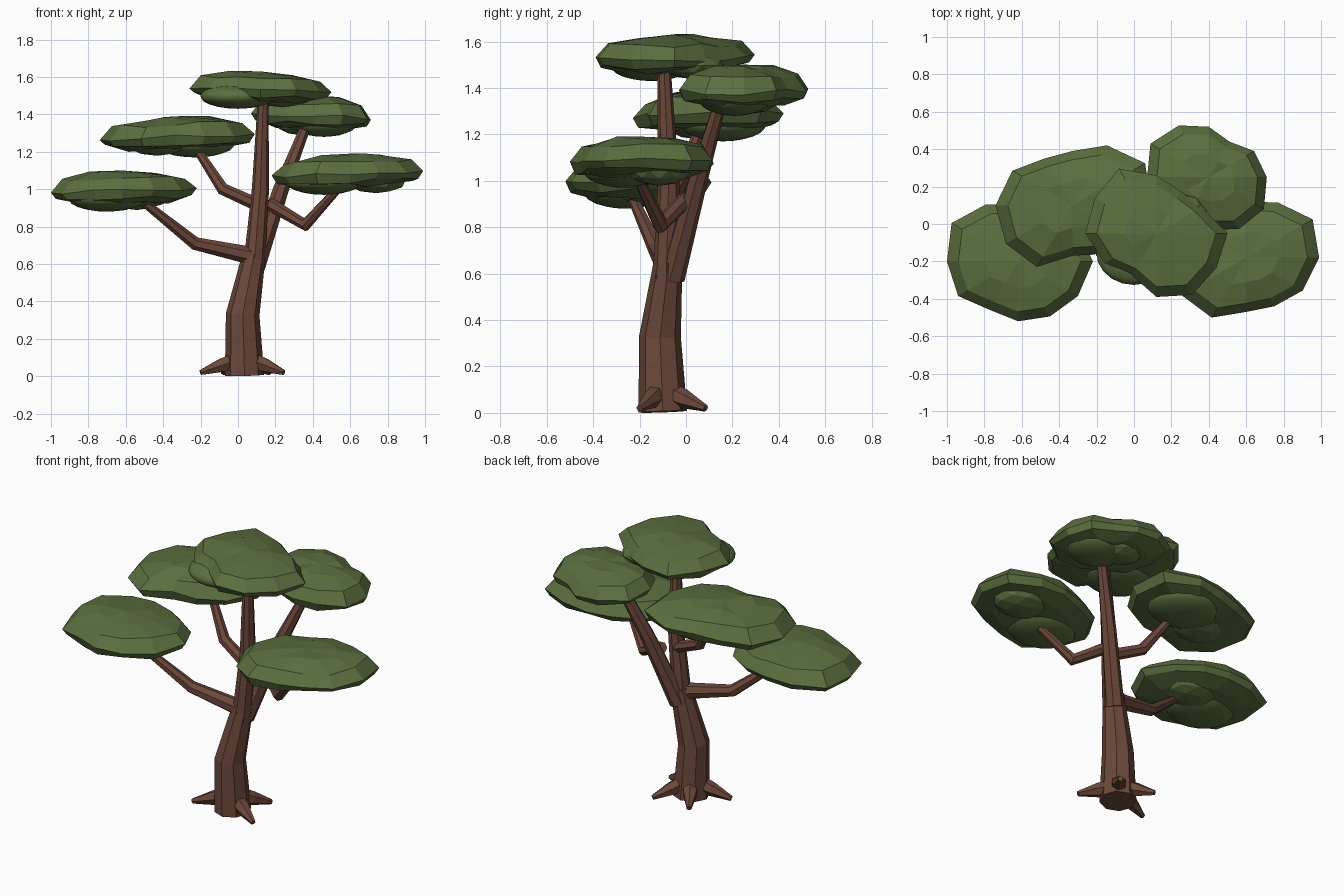
import bpy, bmesh, math, random
from mathutils import Vector, Matrix

random.seed(4)
old = bpy.data.objects.get("Cube")
if old:
    bpy.data.objects.remove(old, do_unlink=True)


def material(name, rgb):
    m = bpy.data.materials.new(name)
    m.use_nodes = True
    m.diffuse_color = (*rgb, 1)
    bsdf = m.node_tree.nodes["Principled BSDF"]
    bsdf.inputs["Base Color"].default_value = (*rgb, 1)
    bsdf.inputs["Roughness"].default_value = 0.9
    return m


BARK = material("bark_brown", (0.15, 0.064, 0.042))
LEAF = material("leaf_green", (0.105, 0.16, 0.05))


def finish(bm, name, mat, smooth=False):
    bmesh.ops.recalc_face_normals(bm, faces=bm.faces)
    for f in bm.faces:
        f.smooth = smooth
    mesh = bpy.data.meshes.new(name)
    bm.to_mesh(mesh)
    bm.free()
    mesh.materials.append(mat)
    obj = bpy.data.objects.new(name, mesh)
    bpy.context.collection.objects.link(obj)
    return obj


def bridge(bm, rings):
    for a, b in zip(rings, rings[1:]):
        n = len(a)
        for i in range(n):
            j = (i + 1) % n
            bm.faces.new((a[i], a[j], b[j], b[i]))


def limb(name, points, radii, sides=7):
    """Tapered faceted tube through the points."""
    pts = [Vector(p) for p in points]
    bm = bmesh.new()
    rings = []
    side = None
    for k, (p, r) in enumerate(zip(pts, radii)):
        before = (p - pts[k - 1]).normalized() if k else Vector()
        after = (pts[k + 1] - p).normalized() if k + 1 < len(pts) else Vector()
        d = (before + after).normalized()
        if side is None:
            side = Vector((0, 1, 0)) if abs(d.y) < 0.9 else Vector((1, 0, 0))
        side = (side - d * side.dot(d)).normalized()
        up = d.cross(side)
        angles = [math.tau * i / sides for i in range(sides)]
        rings.append([bm.verts.new(p + r * (side * math.cos(a) + up * math.sin(a)))
                      for a in angles])
    bridge(bm, rings)
    bm.faces.new(rings[0])
    bm.faces.new(rings[-1])
    return finish(bm, name, BARK)


# Trunk and its two upright forks
limb("trunk", [(.035, -.1, .005), (.025, -.112, .33), (.09, -.075, .67)],
     [.105, .09, .06], 8)
limb("main_fork", [(.085, -.085, .58), (.12, -.075, 1.0), (.135, -.095, 1.5)],
     [.058, .046, .028], 8)
limb("back_fork", [(.09, -.06, .58), (.23, .05, 1.0), (.38, .16, 1.38)],
     [.055, .043, .026])

# Bent side branches
limb("low_right_branch", [(.09, -.085, .64), (-.23, -.13, .71), (-.53, -.24, .95)],
     [.05, .036, .022])
limb("high_right_branch", [(.12, -.07, .91), (-.08, -.02, 1.0), (-.23, .06, 1.23)],
     [.036, .034, .022])
limb("left_branch", [(.17, 0, .92), (.36, -.11, .81), (.55, -.21, 1.02)],
     [.036, .036, .022])

# Roots
for i, (x, y) in enumerate([(-.2, -.16), (.245, -.2), (.17, .085), (-.08, .085)]):
    tip = Vector((x, y, .02))
    foot = Vector((.035, -.1, .1))
    limb(f"root_{i + 1}", [foot, foot.lerp(tip, .5), tip], [.05, .042, .015], 6)


# Profile of a leaf pad: (share of outline radius, share of height)
PAD = [(.45, .95), (.84, .8), (1, .5), (.93, .33), (.62, .22)]


def leaf_pad(name, centre, low, high, tilt, outline, lump):
    cx, cy = centre
    h = high - low
    n = len(outline)
    bm = bmesh.new()
    rings = []
    for share, level in PAD:
        ring = []
        for i, r in enumerate(outline):
            a = math.tau * i / n
            rad = share * r / 100
            x, y = rad * math.cos(a), rad * math.sin(a)
            z = low + h * (level + random.uniform(-.05, .05)) + tilt * x
            ring.append(bm.verts.new((cx + x, cy + y, z)))
        rings.append(ring)
    bridge(bm, rings)
    for ring, level in ((rings[0], 1), (rings[-1], .2)):
        mid = bm.verts.new((cx, cy, low + h * level))
        for i in range(n):
            bm.faces.new((ring[i], ring[(i + 1) % n], mid))
    finish(bm, name, LEAF)

    # Smooth lump and smaller faceted lump on the underside
    size = sum(outline) / n / 100
    lx, ly = lump
    for part, sx, sy, scale, detail in (("smooth_lump", lx, ly, .52, 3),
                                        ("small_lump", -lx, -ly * .8, .4, 2)):
        bm = bmesh.new()
        bmesh.ops.create_icosphere(bm, subdivisions=detail, radius=1)
        rise = h * (.34 if detail == 3 else .3)
        place = Matrix.Translation((cx + sx, cy + sy, low + h * .34))
        bm.transform(place @ Matrix.Diagonal((size * scale * 1.15, size * scale, rise, 1)))
        finish(bm, name + "_" + part, LEAF, detail == 3)


leaf_pad("low_right_leaves", (-.62, -.2), .88, 1.1, .02,
         [40, 36, 32, 31, 35, 41, 38, 37, 30, 32, 34, 37], (-.08, -.06))
leaf_pad("high_right_leaves", (-.33, .1), 1.17, 1.39, .04,
         [42, 45, 37, 29, 29, 37, 41, 41, 38, 27, 30, 36], (.1, .06))
leaf_pad("top_leaves", (.12, -.05), 1.43, 1.63, -.03,
         [38, 28, 26, 31, 40, 38, 38, 32, 26, 34, 38, 37], (-.12, -.1))
leaf_pad("back_leaves", (.4, .25), 1.28, 1.5, -.03,
         [31, 28, 22, 27, 32, 36, 33, 30, 28, 28, 32, 34], (.06, -.04))
leaf_pad("left_leaves", (.6, -.18), .97, 1.19, .03,
         [39, 41, 34, 30, 30, 36, 42, 40, 37, 29, 30, 35], (-.14, -.08))
